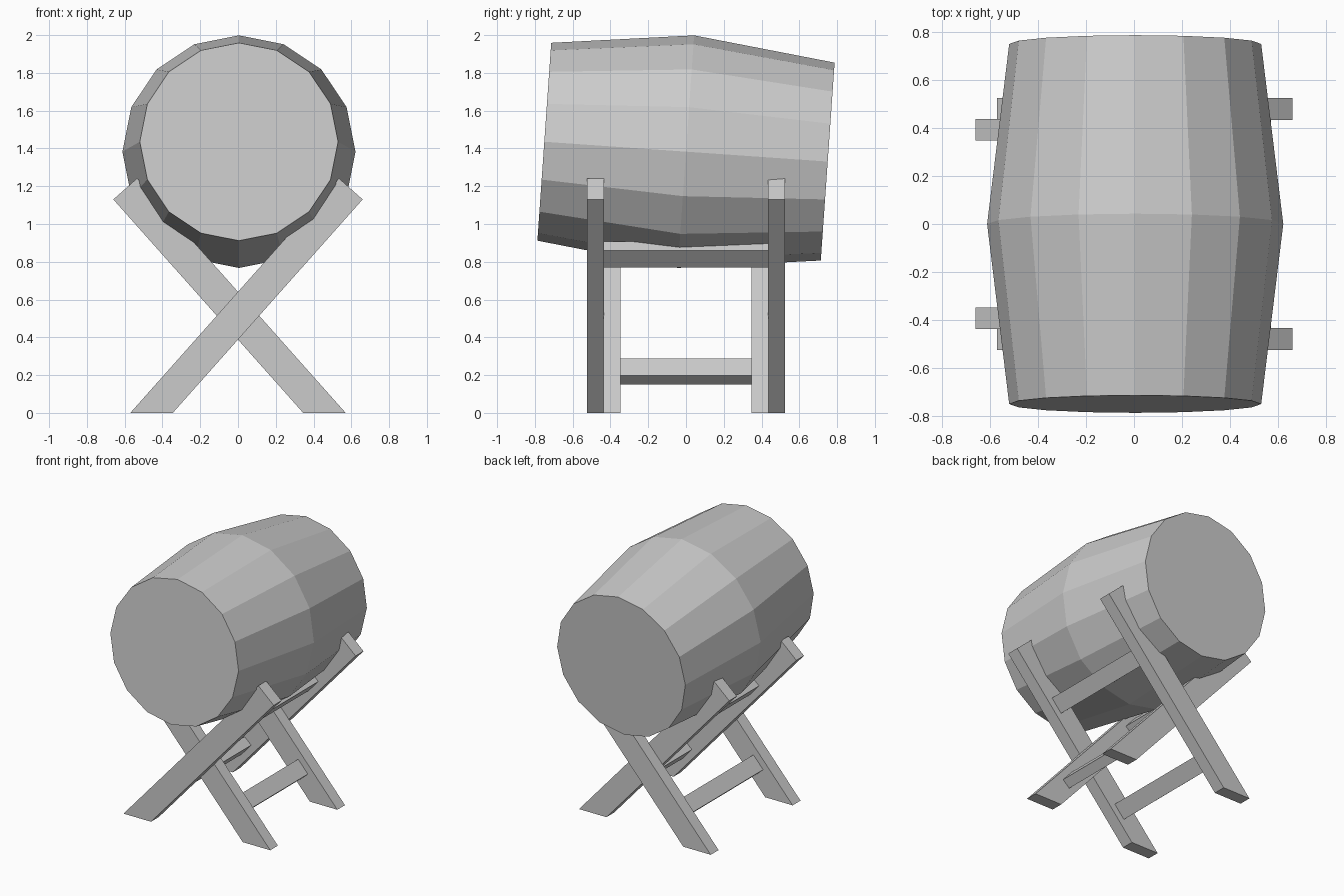
import bpy, bmesh
from math import radians, sin, cos, atan2
from mathutils import Matrix, Vector

cube = bpy.data.objects.get("Cube")
if cube:
    bpy.data.objects.remove(cube, do_unlink=True)

grey = bpy.data.materials.new("plain grey")
grey.use_nodes = True
GREY = (0.6, 0.6, 0.6, 1)
grey.diffuse_color = GREY
grey.node_tree.nodes["Principled BSDF"].inputs["Base Color"].default_value = GREY


def add_object(name, bm):
    bmesh.ops.recalc_face_normals(bm, faces=bm.faces)
    mesh = bpy.data.meshes.new(name)
    bm.to_mesh(mesh)
    bm.free()
    mesh.materials.append(grey)
    obj = bpy.data.objects.new(name, mesh)
    bpy.context.collection.objects.link(obj)
    return obj


def prism(name, profile, y0, y1):
    """Extrude an (x, z) outline from y0 to y1."""
    bm = bmesh.new()
    face = bm.faces.new([bm.verts.new((x, y0, z)) for x, z in profile])
    ext = bmesh.ops.extrude_face_region(bm, geom=[face])["geom"]
    verts = [v for v in ext if isinstance(v, bmesh.types.BMVert)]
    bmesh.ops.translate(bm, verts=verts, vec=(0, y1 - y0, 0))
    return add_object(name, bm)


# Barrel: three rings of 16 staves with flat ends, tipped towards the back
SIDES = 16
bm = bmesh.new()
rings = []
for y, r in ((-0.752, 0.525), (0, 0.617), (0.752, 0.525)):
    angles = [radians(360 * i / SIDES) for i in range(SIDES)]
    rings.append([bm.verts.new((r * sin(a), y, r * cos(a))) for a in angles])
for a, b in zip(rings, rings[1:]):
    for i in range(SIDES):
        j = (i + 1) % SIDES
        bm.faces.new((a[i], a[j], b[j], b[i]))
bm.faces.new(rings[0])
bm.faces.new(rings[-1])
bm.transform(Matrix.Translation((0.005, 0, 1.383)) @ Matrix.Rotation(radians(-4), 4, "X"))
add_object("barrel", bm)

# Crossed legs and the rails joining each parallel pair
FOOT_OUT, FOOT_IN = 0.57, 0.345
slope = Vector((0.66 + FOOT_IN, 1.13)).normalized()
normal = Vector((-slope.y, slope.x))
width = (FOOT_OUT - FOOT_IN) * slope.y
low_tip = Vector((0.66, 1.13))
leg_outline = [Vector((-FOOT_OUT, 0)), Vector((-FOOT_IN, 0)), low_tip, low_tip + normal * width]


def rail_outline(z):
    foot = Vector((-(FOOT_OUT + FOOT_IN) / 2, 0))
    c = foot + slope * (z / slope.y)
    u, v = slope * 0.06, normal * 0.036
    return [c - u - v, c + u - v, c + u + v, c - u + v]


for side, flip, inner, outer in (("rising_left", 1, 0.433, 0.525),
                                 ("rising_right", -1, 0.348, 0.437)):
    def flipped(outline):
        return [(p.x * flip, p.y) for p in outline]
    prism("front_leg_" + side, flipped(leg_outline), -outer, -inner)
    prism("back_leg_" + side, flipped(leg_outline), inner, outer)
    for level, z in (("lower", 0.22), ("upper", 0.838)):
        prism(level + "_rail_" + side, flipped(rail_outline(z)), -inner, inner)
